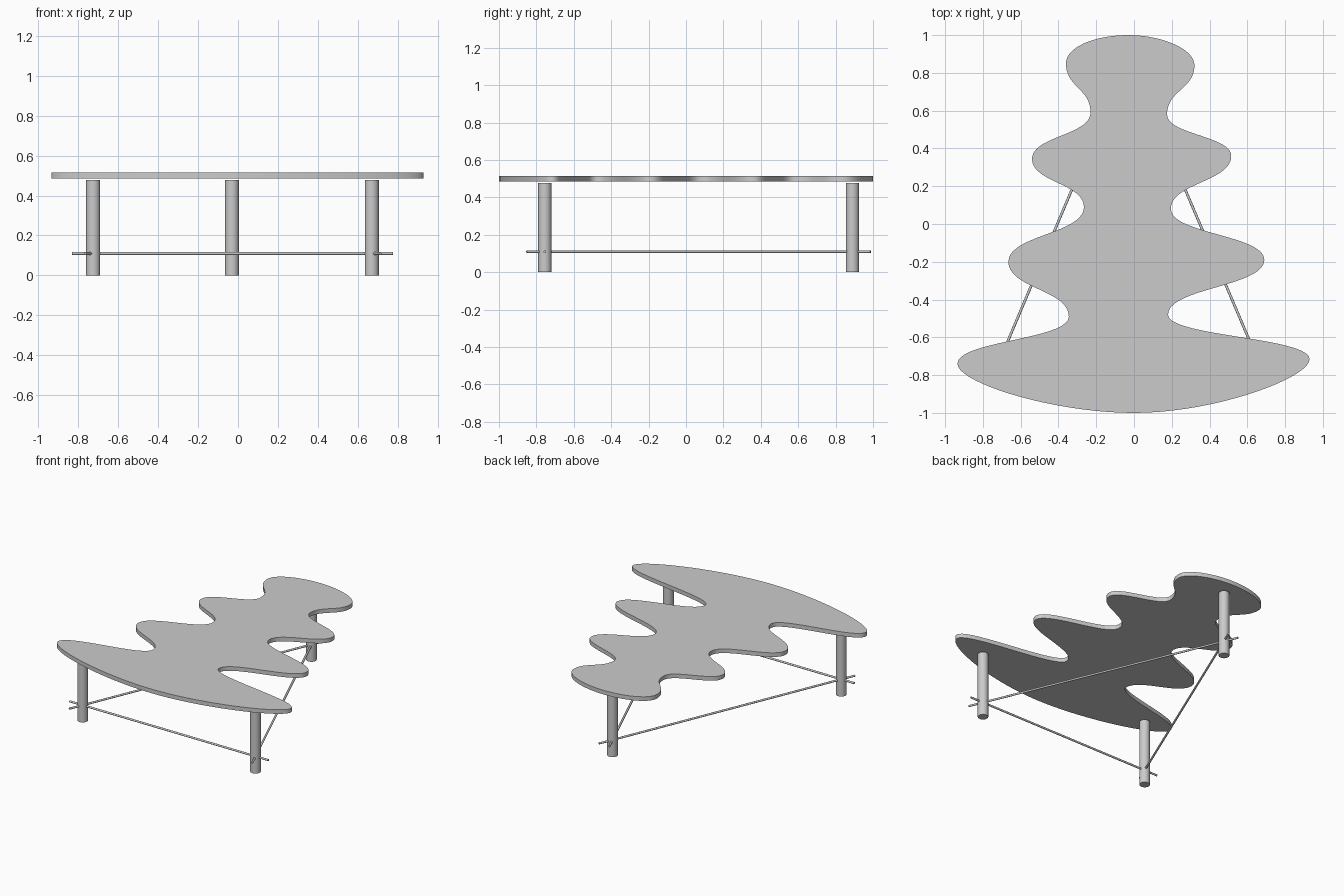
import bpy
import bmesh
import math
from mathutils import Vector
from mathutils.geometry import interpolate_bezier

cube = bpy.data.objects.get("Cube")
if cube:
    bpy.data.objects.remove(cube, do_unlink=True)

grey = bpy.data.materials.new("plain grey")
grey.use_nodes = True
COLOUR = (0.6, 0.6, 0.6, 1)
grey.diffuse_color = COLOUR
grey.node_tree.nodes["Principled BSDF"].inputs["Base Color"].default_value = COLOUR


def finish(name, bm):
    """Turn a bmesh into a grey object with smooth sides and sharp rims."""
    bmesh.ops.recalc_face_normals(bm, faces=bm.faces)
    mesh = bpy.data.meshes.new(name)
    bm.to_mesh(mesh)
    bm.free()
    mesh.materials.append(grey)
    obj = bpy.data.objects.new(name, mesh)
    bpy.context.collection.objects.link(obj)
    bpy.ops.object.select_all(action="DESELECT")
    obj.select_set(True)
    bpy.context.view_layer.objects.active = obj
    bpy.ops.object.shade_smooth_by_angle(angle=math.radians(35))
    return obj


def bar(name, start, end, radius, sides):
    """Capped cylinder between two points."""
    start, end = Vector(start), Vector(end)
    axis = end - start
    bm = bmesh.new()
    bmesh.ops.create_cone(bm, cap_ends=True, segments=sides, radius1=radius,
                          radius2=radius, depth=axis.length)
    obj = finish(name, bm)
    obj.rotation_euler = axis.to_track_quat("Z", "Y").to_euler()
    obj.location = (start + end) / 2
    return obj


# Table top: lobes and notches down each side, from the back to the front
TOP_END = Vector((-0.03, 1.0, 0))
FRONT_END = Vector((0.0, -1.0, 0))
RIGHT_EDGE = [(-0.36, 0.85), (-0.23, 0.59), (-0.54, 0.345), (-0.265, 0.09),
              (-0.665, -0.20), (-0.345, -0.49), (-0.935, -0.74)]
LEFT_EDGE = [(0.32, 0.84), (0.175, 0.58), (0.515, 0.36), (0.195, 0.08),
             (0.69, -0.19), (0.18, -0.48), (0.93, -0.715)]


def side_outline(edge, side):
    """Smooth run from the back tip to the front tip along one side."""
    pts = [Vector((x, y, 0)) for x, y in edge]
    out = Vector((side, 0, 0))
    down = Vector((0, -1, 0))
    spans = [(TOP_END, TOP_END + out * 0.17, pts[0] - down * 0.09, pts[0])]
    for a, b in zip(pts, pts[1:]):
        reach = down * (a.y - b.y) * 0.49
        spans.append((a, a + reach, b - reach, b))
    last = pts[-1]
    spans.append((last, last + down * 0.1, FRONT_END + out * 0.43, FRONT_END))
    path = []
    for a, h1, h2, b in spans:
        path += interpolate_bezier(a, h1, h2, b, 20)[:-1]
    return path + [FRONT_END]


left = side_outline(LEFT_EDGE, 1)
right = side_outline(RIGHT_EDGE, -1)
outline = left + right[1:-1][::-1]
bm = bmesh.new()
base = bm.faces.new([bm.verts.new((p.x, p.y, 0.485)) for p in outline])
slab = bmesh.ops.extrude_face_region(bm, geom=[base], use_keep_orig=True)
bmesh.ops.translate(bm, vec=(0, 0, 0.03),
                    verts=[g for g in slab["geom"] if isinstance(g, bmesh.types.BMVert)])
finish("table_top", bm)

# Three round legs
LEGS = {"front_right": (-0.725, -0.755), "front_left": (0.67, -0.755),
        "back": (-0.03, 0.89)}
for name, (x, y) in LEGS.items():
    bar(name + "_leg", (x, y, 0), (x, y, 0.477), 0.035, 40)

# Thin rods passing through each pair of legs
for a, b in (("front_right", "front_left"), ("front_right", "back"),
             ("front_left", "back")):
    p = Vector((*LEGS[a], 0.11))
    q = Vector((*LEGS[b], 0.11))
    overhang = (q - p).normalized() * 0.105
    bar(a + "_to_" + b + "_rod", p - overhang, q + overhang, 0.007, 16)
